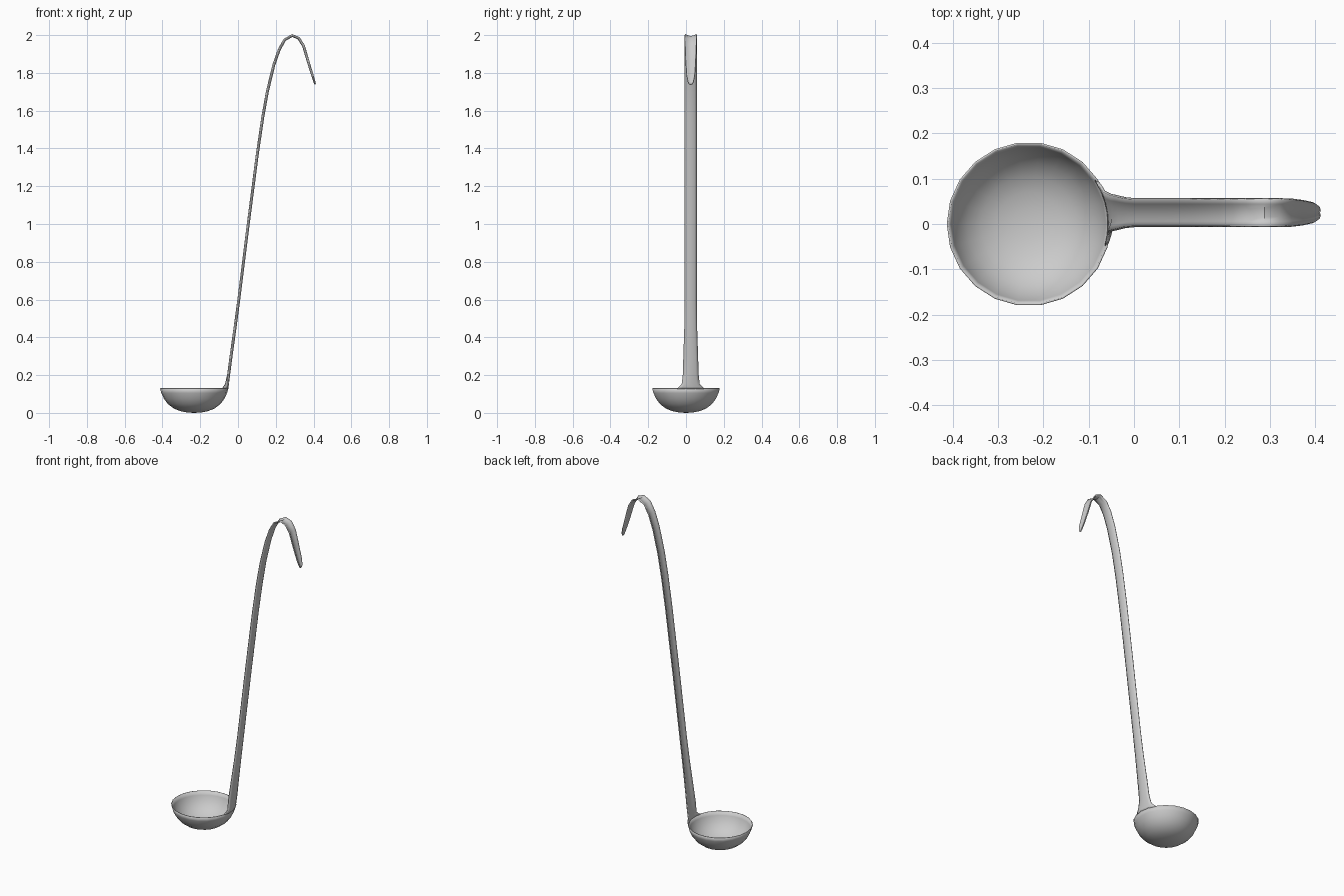
import bpy, math

if "Cube" in bpy.data.objects:
    bpy.data.objects.remove(bpy.data.objects["Cube"])

CX, R, RIM = -0.232, 0.181, 0.13   # bowl centre x, radius, rim height
HY = 0.025                         # handle centre line in y


def make(name, verts, faces, thickness):
    """Smooth thin sheet-metal part, thickened inwards."""
    me = bpy.data.meshes.new(name)
    me.from_pydata(verts, [], faces)
    me.update()
    ob = bpy.data.objects.new(name, me)
    bpy.context.collection.objects.link(ob)
    sol = ob.modifiers.new("thickness", 'SOLIDIFY')
    sol.thickness = thickness
    sol.offset = -1
    bpy.ops.object.select_all(action='DESELECT')
    ob.select_set(True)
    bpy.context.view_layer.objects.active = ob
    bpy.ops.object.shade_smooth_by_angle(angle=math.radians(50))
    return ob


# Bowl: revolved profile (radius, z), from rim down to the pole
profile = [(R, RIM), (0.174, 0.105), (0.160, 0.075), (0.139, 0.047),
           (0.108, 0.023), (0.072, 0.009), (0.036, 0.002)]
N = 22
verts, faces = [], []
for r, z in profile:
    for k in range(N):
        a = math.tau * k / N
        verts.append((CX + r * math.cos(a), r * math.sin(a), z))
for i in range(len(profile) - 1):
    for k in range(N):
        j = (k + 1) % N
        faces.append((i * N + k, (i + 1) * N + k, (i + 1) * N + j, i * N + j))
verts.append((CX, 0, 0))
last = (len(profile) - 1) * N
for k in range(N):
    faces.append((last + k, len(verts) - 1, last + (k + 1) % N))
make("bowl", verts, faces, 0.004)

# Handle: channel-shaped strip along a path of (x, z, half width)
path = [(-0.052, 0.127, 0.074), (-0.050, 0.138, 0.062), (-0.048, 0.152, 0.048),
        (-0.042, 0.2, 0.042), (-0.029, 0.3, 0.039), (-0.008, 0.45, 0.034),
        (0.012, 0.6, 0.032), (0.062, 1.0, 0.032), (0.110, 1.37, 0.032),
        (0.138, 1.56, 0.032), (0.163, 1.70, 0.032), (0.197, 1.84, 0.032),
        (0.225, 1.92, 0.032), (0.253, 1.97, 0.032), (0.288, 1.99, 0.032),
        (0.316, 1.978, 0.032), (0.340, 1.94, 0.031), (0.364, 1.86, 0.028),
        (0.388, 1.785, 0.023), (0.400, 1.75, 0.016), (0.405, 1.737, 0.008)]
C = 6                              # strips across the width
verts, faces = [], []
for i, (x, z, w) in enumerate(path):
    a, b = path[max(i - 1, 0)], path[min(i + 1, len(path) - 1)]
    tx, tz = b[0] - a[0], b[1] - a[1]
    l = math.hypot(tx, tz)
    nx, nz = tz / l, -tx / l
    sag = 0.010 * min(1, w / 0.032)
    for c in range(C + 1):
        s = 2 * c / C - 1
        y = HY + s * w
        if i < 3:                  # flared foot hugs the round rim
            verts.append((x - R + math.sqrt(R * R - y * y), y, z))
        else:
            d = sag * s * s
            verts.append((x - nx * d, y, z - nz * d))
for i in range(len(path) - 1):
    for c in range(C):
        p = i * (C + 1) + c
        faces.append((p, p + 1, p + C + 2, p + C + 1))
make("handle", verts, faces, 0.006)
